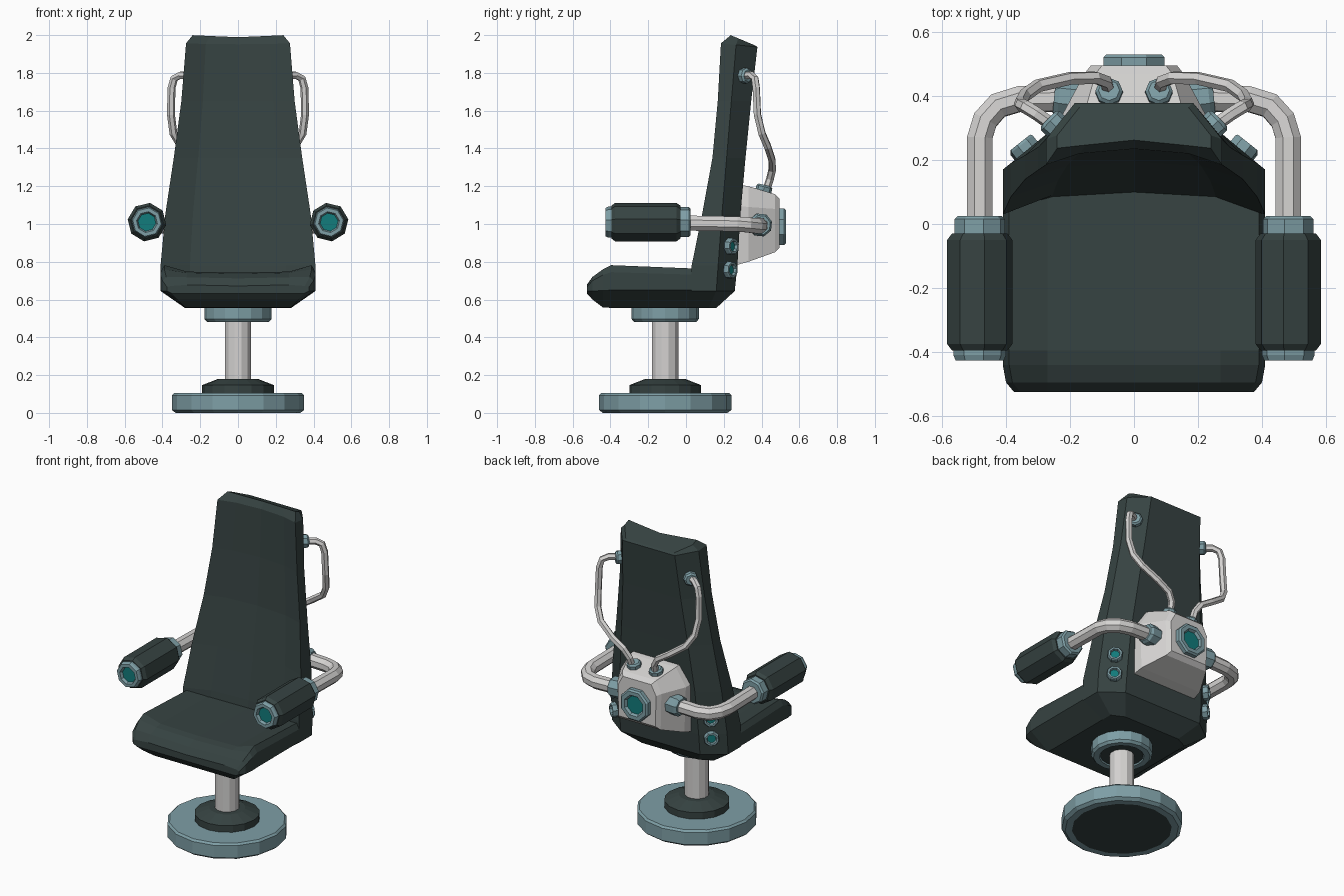
import bpy, bmesh, math
from mathutils import Vector

if "Cube" in bpy.data.objects:
    bpy.data.objects.remove(bpy.data.objects["Cube"])


def material(name, r, g, b):
    m = bpy.data.materials.new(name)
    m.diffuse_color = (r, g, b, 1)
    m.use_nodes = True
    m.node_tree.nodes["Principled BSDF"].inputs["Base Color"].default_value = m.diffuse_color
    return m


DARK, BLUE, GREY, TEAL = range(4)
MATS = [material("dark_charcoal", 0.037, 0.056, 0.054),
        material("steel_blue", 0.21, 0.345, 0.38),
        material("light_grey", 0.66, 0.65, 0.64),
        material("deep_teal", 0.006, 0.20, 0.20)]


def loft(name, rings, mats, mirror=False):
    """Skin closed rings; mats = one colour, or [start cap, each band, end cap]."""
    if isinstance(mats, int):
        mats = [mats] * (len(rings) + 1)
    bm = bmesh.new()
    vs = [[bm.verts.new(p) for p in ring] for ring in rings]
    n = len(vs[0])
    bm.faces.new(vs[0][::-1]).material_index = mats[0]
    for a, b, m in zip(vs, vs[1:], mats[1:]):
        for i in range(n):
            j = (i + 1) % n
            bm.faces.new((a[i], a[j], b[j], b[i])).material_index = m
    bm.faces.new(vs[-1]).material_index = mats[-1]
    bmesh.ops.recalc_face_normals(bm, faces=bm.faces)
    me = bpy.data.meshes.new(name)
    bm.to_mesh(me)
    bm.free()
    for m in MATS:
        me.materials.append(m)
    ob = bpy.data.objects.new(name, me)
    bpy.context.collection.objects.link(ob)
    if mirror:
        ob.modifiers.new("mirror", 'MIRROR').use_mirror_merge = False
    return ob


def lathe(name, profile, mats, n, origin, axis=(0, 0, 1), mirror=False, phase=0.0):
    """Turn (radius, height) points around an axis."""
    q = Vector((0, 0, 1)).rotation_difference(Vector(axis).normalized())
    rings = [[Vector(origin) + q @ Vector((r * math.cos(phase + math.tau * i / n),
                                           r * math.sin(phase + math.tau * i / n), h))
              for i in range(n)] for r, h in profile]
    return loft(name, rings, mats, mirror)


def socket(name, r, h, origin, axis, mirror=True):
    """Eight-sided nut with a recessed teal centre."""
    lathe(name, [(r, -0.03), (r, h * 0.75), (r * 0.9, h), (r * 0.66, h), (r * 0.56, h - 0.015)],
          [BLUE] * 5 + [TEAL], 8, origin, axis, mirror, math.pi / 8)


def tube(name, path, r, n, mat):
    """Sweep a polygon along a path, mirrored to the other side."""
    pts = [Vector(p) for p in path]
    rings, prev, side = [], None, None
    for i, p in enumerate(pts):
        t = (pts[min(i + 1, len(pts) - 1)] - pts[max(i - 1, 0)]).normalized()
        if prev is None:
            side = t.orthogonal().normalized()
        else:
            side = prev.rotation_difference(t) @ side
        up = t.cross(side)
        rings.append([p + r * (math.cos(math.tau * (k + .5) / n) * side
                               + math.sin(math.tau * (k + .5) / n) * up) for k in range(n)])
        prev = t
    return loft(name, rings, mat, True)


def both_sides(half):
    """Complete a half outline that starts and ends off or on the centre line."""
    return half + [(-x, z) for x, z in reversed(half) if abs(x) > 1e-6]


# pedestal
C = (0, -0.11, 0)
lathe("base_plate", [(0.29, 0.0), (0.33, 0.0), (0.35, 0.015), (0.35, 0.093), (0.338, 0.105)],
      [DARK] + [BLUE] * 5, 16, C)
lathe("base_hub", [(0.19, 0.10), (0.19, 0.147), (0.105, 0.18)], DARK, 16, C)
lathe("column", [(0.072, 0.17), (0.072, 0.52)], GREY, 12, C, phase=math.pi / 12)
lathe("seat_collar", [(0.125, 0.49), (0.13, 0.482), (0.165, 0.482), (0.178, 0.497), (0.178, 0.57)],
      [DARK] + [BLUE] * 5, 16, C)

# seat: sections along y (y, half width, lip z, centre z, shoulder z, side z, bottom half width, bottom z)
rings = []
for y, w, zl, zc, zs, zm, b, zb in [(-0.525, 0.375, 0.672, 0.672, 0.665, 0.645, 0.35, 0.632),
                                    (-0.495, 0.40, 0.72, 0.712, 0.70, 0.645, 0.32, 0.60),
                                    (-0.44, 0.41, 0.76, 0.735, 0.73, 0.648, 0.28, 0.558),
                                    (-0.395, 0.41, 0.782, 0.742, 0.745, 0.65, 0.28, 0.556),
                                    (0.10, 0.41, 0.762, 0.732, 0.73, 0.65, 0.28, 0.555)]:
    half = [(0, zc), (0.27, zc + 0.006), (w - 0.02, zl), (w, zs), (w, zm), (b, zb)]
    rings.append([(x, y, z) for x, z in both_sides(half)])
loft("seat", rings, DARK)

# backrest: sections along z (z, tilt, half width, back half width, front edge, front centre, side, back)
rings = []
for z, k, w, wb, yf, yc, ys, yb in [(0.555, 0, 0.28, 0.20, 0.05, 0.08, 0.12, 0.16),
                                    (0.645, 0, 0.41, 0.28, 0.03, 0.09, 0.16, 0.258),
                                    (0.78, 0, 0.41, 0.28, 0.03, 0.105, 0.17, 0.272),
                                    (1.05, 0, 0.385, 0.265, 0.085, 0.15, 0.19, 0.288),
                                    (1.35, 0, 0.34, 0.235, 0.14, 0.195, 0.215, 0.315),
                                    (1.65, 0, 0.30, 0.205, 0.168, 0.22, 0.24, 0.345),
                                    (1.95, 0.1, 0.275, 0.185, 0.185, 0.235, 0.265, 0.378),
                                    (1.994, 0.42, 0.24, 0.17, 0.237, 0.262, 0.277, 0.365)]:
    half = [(0, yc), (0.62 * w, yc - 0.015), (w, yf), (w, ys), (wb, yb)]
    rings.append([(x, y, z - k * (y - 0.25)) for x, y in both_sides(half)])
loft("backrest", rings, DARK)

# power box on the back, narrowing to the rear
rings = []
for y, wb, wm, wt, zb, zm, zt in [(0.24, 0.23, 0.24, 0.17, 0.775, 1.10, 1.215),
                                  (0.33, 0.22, 0.23, 0.16, 0.80, 1.09, 1.20),
                                  (0.47, 0.15, 0.155, 0.12, 0.85, 1.08, 1.158),
                                  (0.495, 0.13, 0.135, 0.10, 0.875, 1.07, 1.135)]:
    rings.append([(x, y, z) for x, z in both_sides([(wb, zb), (wm, zm), (wt, zt)])])
loft("power_box", rings, GREY)
socket("box_dial", 0.104, 0.04, (0, 0.49, 0.985), (0, 1, 0), mirror=False)

# armrests with blue end caps, and their bent support tubes
lathe("armrest", [(0.07, 0), (0.08, 0.01), (0.08, 0.055), (0.088, 0.055), (0.103, 0.075), (0.103, 0.40),
                  (0.088, 0.42), (0.083, 0.42), (0.083, 0.435), (0.076, 0.452), (0.056, 0.452), (0.048, 0.435)],
      [BLUE] * 3 + [DARK] * 5 + [BLUE] * 4 + [TEAL], 8, (0.482, 0.025, 1.01), (0, -1, 0), True, 0.15)
tube("arm_tube", [(0.482, 0.0, 1.005), (0.482, 0.27, 1.0), (0.465, 0.325, 0.995), (0.425, 0.37, 0.99),
                  (0.36, 0.39, 0.99), (0.20, 0.392, 0.995)], 0.043, 8, GREY)
lathe("arm_tube_nut", [(0.063, 0), (0.063, 0.07), (0.052, 0.085)], BLUE, 8,
      (0.165, 0.388, 0.995), (1, 0.1, 0), True, math.pi / 8)

# round sockets on the lower rear corners
for i, z in enumerate((0.757, 0.882)):
    socket(f"corner_socket_{i + 1}", 0.046, 0.03, (0.337, 0.225 + 0.05 * (z - 0.757), z), (0.62, 0.78, 0))

# hoses from the upper backrest down to the box
tube("hose", [(0.235, 0.295, 1.785), (0.305, 0.345, 1.788), (0.338, 0.365, 1.77), (0.352, 0.372, 1.72),
              (0.355, 0.378, 1.58), (0.342, 0.402, 1.48), (0.30, 0.432, 1.41), (0.20, 0.455, 1.34),
              (0.12, 0.457, 1.29), (0.088, 0.445, 1.24), (0.078, 0.415, 1.15)], 0.021, 6, GREY)
lathe("hose_top_nut", [(0.042, -0.02), (0.042, 0.025), (0.032, 0.035)], BLUE, 8,
      (0.243, 0.305, 1.785), (0.72, 0.69, 0), True)
lathe("hose_bottom_nut", [(0.043, -0.03), (0.043, 0.022), (0.033, 0.032)], BLUE, 8,
      (0.078, 0.41, 1.175), (0, 0.25, 1), True)
